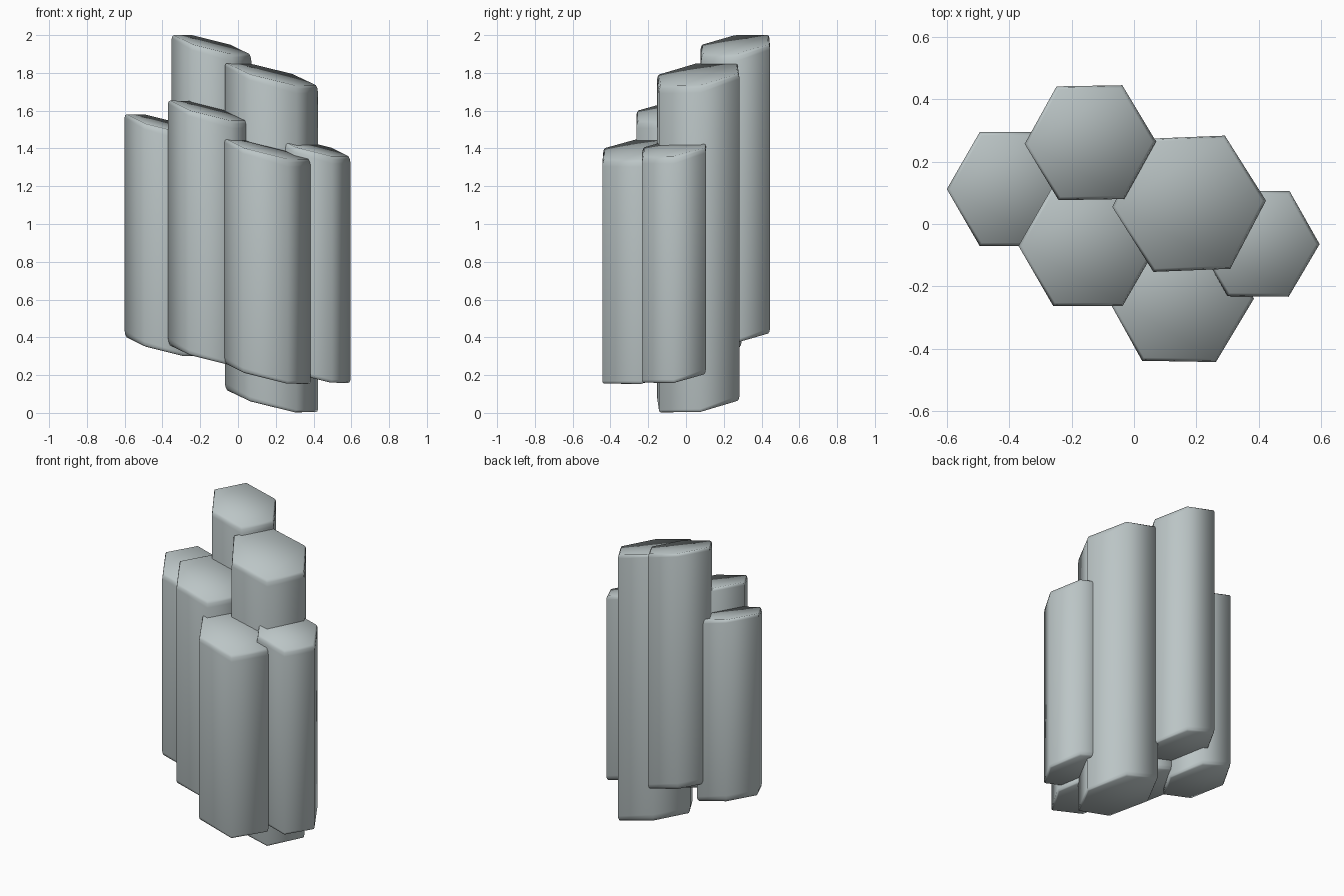
import bpy, bmesh, math

if "Cube" in bpy.data.objects:
    bpy.data.objects.remove(bpy.data.objects["Cube"])

stone = bpy.data.materials.new("grey stone")
stone.diffuse_color = (0.50, 0.56, 0.565, 1)
stone.use_nodes = True
stone.node_tree.nodes["Principled BSDF"].inputs["Base Color"].default_value = stone.diffuse_color


def column(name, cx, cy, radius, turn, bottom, top):
    """Hexagonal column with parallel slanted ends and softened rims."""
    # each ring: inset, height at the centre, x slope, y slope
    rings = [(0.012, bottom, -0.25, 0.14),
             (0.004, bottom + 0.010, -0.27, 0.155),
             (0.0, bottom + 0.028, -0.29, 0.17),
             (0.0, top - 0.028, -0.29, 0.17),
             (0.004, top - 0.010, -0.27, 0.155),
             (0.012, top, -0.25, 0.14)]
    bm = bmesh.new()
    loops = []
    for inset, z, sx, sy in rings:
        loop = []
        for i in range(6):
            a = math.radians(60 * i + turn)
            x, y = (radius - inset) * math.cos(a), (radius - inset) * math.sin(a)
            loop.append(bm.verts.new((cx + x, cy + y, z + sx * x + sy * y)))
        loops.append(loop)
    for lo, hi in zip(loops, loops[1:]):
        for i in range(6):
            j = (i + 1) % 6
            bm.faces.new((lo[i], lo[j], hi[j], hi[i]))
    bm.faces.new(loops[0][::-1])
    bm.faces.new(loops[-1])
    for f in bm.faces:
        f.smooth = True
    me = bpy.data.meshes.new(name)
    bm.to_mesh(me)
    bm.free()
    me.materials.append(stone)
    bpy.context.collection.objects.link(bpy.data.objects.new(name, me))


# name, centre x, centre y, radius, turn, bottom and top height at centre
column("back_column", -0.14, 0.261, 0.211, 1, 0.42, 1.95)
column("centre_column", 0.177, 0.065, 0.247, 2.3, 0.062, 1.793)
column("left_column", -0.39, 0.112, 0.211, 0, 0.35, 1.53)
column("front_left_column", -0.148, -0.07, 0.223, 0, 0.305, 1.60)
column("front_right_column", 0.148, -0.236, 0.237, -1, 0.21, 1.40)
column("right_column", 0.40, -0.063, 0.196, -0.5, 0.205, 1.405)
